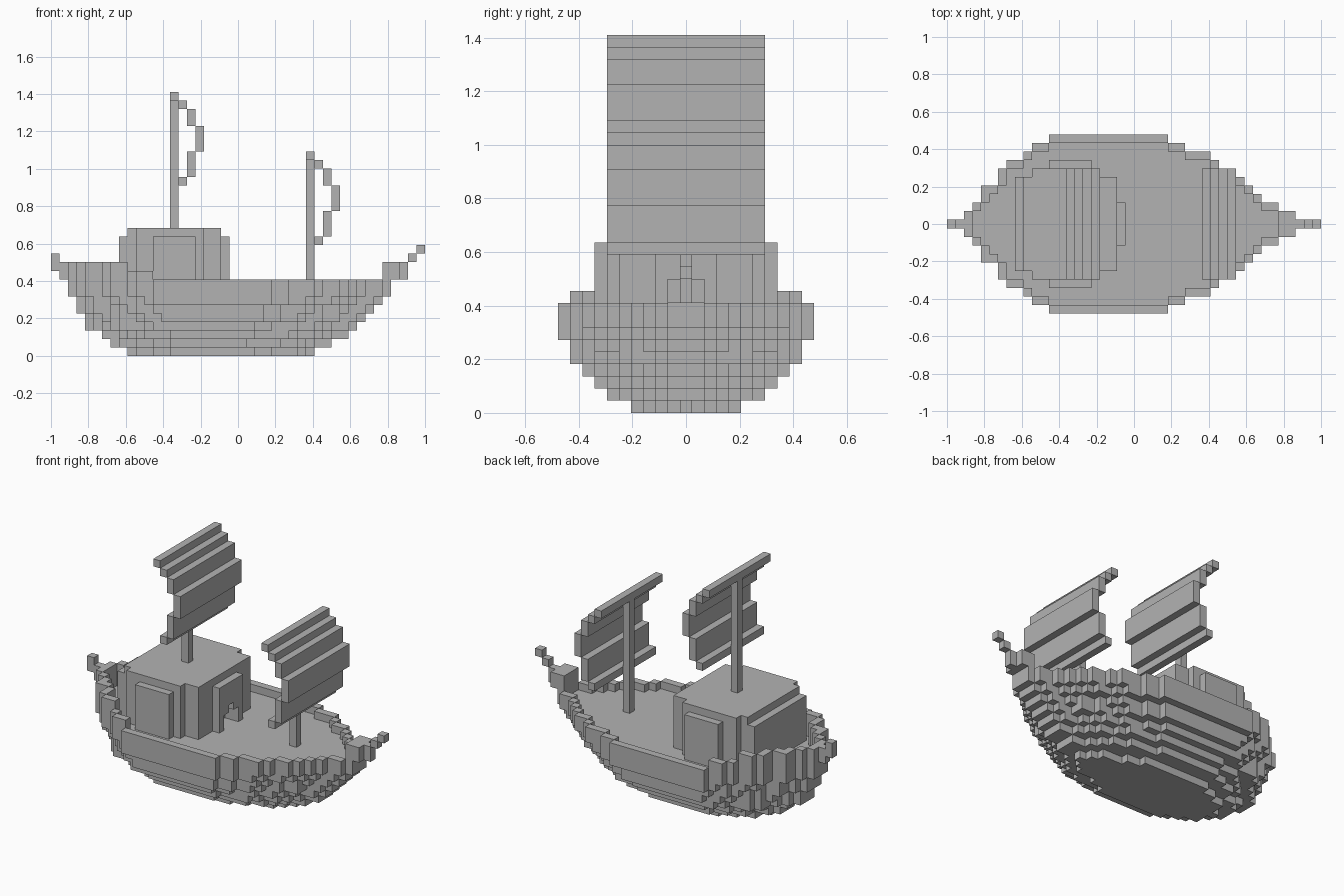
import bpy, bmesh
from mathutils import Vector

cube = bpy.data.objects.get("Cube")
if cube:
    bpy.data.objects.remove(cube, do_unlink=True)

V = 2 / 44  # block size

grey = bpy.data.materials.new("plain_grey")
grey.use_nodes = True
grey.diffuse_color = (0.45, 0.45, 0.45, 1)
grey.node_tree.nodes["Principled BSDF"].inputs["Base Color"].default_value = grey.diffuse_color


def box(x0, x1, half, z0, z1):
    """Cells of a block centred across the ship, with inclusive ranges."""
    return {(i, j, k) for i in range(x0, x1 + 1)
            for j in range(-half, half + 1) for k in range(z0, z1 + 1)}


def build(name, cells):
    """Skin a set of block cells with their exposed faces."""
    bm = bmesh.new()
    verts = {}

    def vert(p):
        key = tuple(round(c) for c in p)
        if key not in verts:
            x, y, z = key
            verts[key] = bm.verts.new(((x / 2 - 22) * V, y / 2 * V, z / 2 * V))
        return verts[key]

    for i, j, k in cells:
        centre = Vector((2 * i + 1, 2 * j, 2 * k + 1))
        for axis in range(3):
            for sign in (-1, 1):
                n = Vector((0, 0, 0))
                n[axis] = sign
                if (i + int(n.x), j + int(n.y), k + int(n.z)) in cells:
                    continue
                u = Vector((0, 0, 0))
                u[(axis + 1) % 3] = 1
                w = n.cross(u)
                bm.faces.new([vert(centre + n + a * u + b * w)
                              for a, b in ((-1, -1), (1, -1), (1, 1), (-1, 1))])
    bmesh.ops.dissolve_limit(bm, angle_limit=0.01, verts=bm.verts, edges=bm.edges)
    bmesh.ops.triangulate(bm, faces=[f for f in bm.faces if len(f.verts) > 4])
    mesh = bpy.data.meshes.new(name)
    bm.to_mesh(mesh)
    bm.free()
    mesh.materials.append(grey)
    obj = bpy.data.objects.new(name, mesh)
    bpy.context.collection.objects.link(obj)
    return obj


def runs(pairs):
    return [n for count, n in pairs for _ in range(count)]


# Deck outline from stern to bow: (run length, half width)
plan = runs([(2, 0), (1, 1), (1, 2), (2, 4), (1, 6), (2, 7), (1, 8), (2, 9),
             (14, 10), (2, 9), (3, 8), (1, 7), (2, 6), (1, 5), (1, 4), (1, 3),
             (2, 2), (2, 1), (3, 0)])

# Hull: stacked layers of (first, last, half width), each a shrunken outline
layers = [(9, 30, 4), (7, 32, 6), (6, 34, 7), (4, 35, 8),
          (4, 36, 9), (3, 37, 9), (3, 38, 10), (2, 39, 10)]
hull = set()
for k, (a, b, wide) in enumerate(layers):
    for i in range(a, b + 1):
        src = 2 + int((i - a + 0.5) / (b - a + 1) * 38)
        half = min(plan[i], round(plan[src] * wide / 10))
        hull |= box(i, i, half, k, k)
build("hull", hull)

# Rail: outline cells, rising in steps toward the stern
deck = {(i, j) for i in range(2, 40) for j in range(-plan[i], plan[i] + 1)}
rail = set()
for i, j in deck:
    if all(p in deck for p in ((i - 1, j), (i + 1, j), (i, j - 1), (i, j + 1))):
        continue
    top = 10 if i < 9 else 9 if i < 12 else 8
    rail |= {(i, j, k) for k in range(8, top + 1)}
build("rail", rail)

# Stem and stern posts
build("stern_post", box(1, 1, 0, 9, 10) | box(0, 0, 0, 10, 11))
build("bow_post", box(39, 40, 1, 9, 10) | box(41, 41, 0, 9, 10)
      | box(42, 42, 0, 11, 11) | box(43, 43, 0, 12, 12))

# Cabin with a stepped round plan, smaller roof and arched doorway
cabin_plan = runs([(2, 5), (2, 6), (5, 7), (1, 6), (2, 5), (1, 2)])
cabin = set()
for i, half in enumerate(cabin_plan, 8):
    cabin |= box(i, i, half, 8, 13)
    if 9 <= i <= 19:
        cabin |= box(i, i, min(half, 6), 14, 14)
cabin -= box(19, 20, 1, 8, 9) | box(19, 20, 0, 10, 10)
build("cabin", cabin)


# Masts, each with a yard and a billowing stepped sail
def rig(name, x, base, top):
    build(name + "_mast", box(x, x, 0, base, top - 1))
    build(name + "_yard", box(x, x, 6, top, top))
    sail, z = set(), top
    for depth, height in ((1, 1), (2, 2), (3, 3), (2, 3), (1, 1)):
        sail |= box(x + depth, x + depth, 6, z - height, z - 1)
        z -= height
    build(name + "_sail", sail)


rig("main", 14, 15, 30)
rig("fore", 30, 8, 23)
